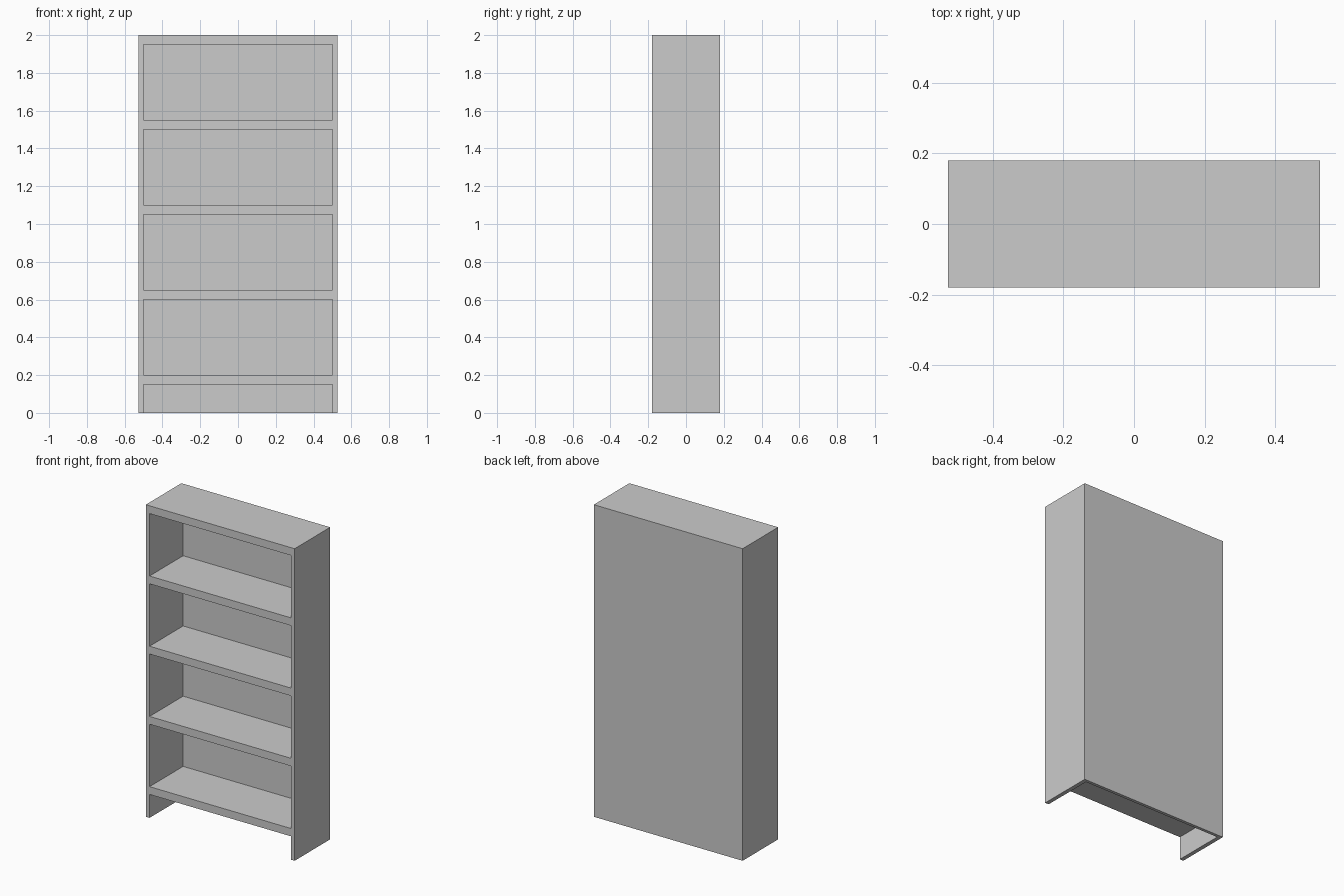
import bpy

if "Cube" in bpy.data.objects:
    bpy.data.objects.remove(bpy.data.objects["Cube"])

W, D, H = 1.055, 0.36, 2.0        # overall size
INNER_W, BACK = 1.002, 0.02       # opening width, back panel thickness
PITCH, GAP = 0.45, 0.40           # shelf spacing and clear opening height


def box(name, x, y, z):
    """Box from (min, max) ranges on each axis."""
    bpy.ops.mesh.primitive_cube_add(
        size=1, location=[(a + b) / 2 for a, b in (x, y, z)])
    ob = bpy.context.object
    ob.name = name
    ob.scale = [b - a for a, b in (x, y, z)]
    bpy.ops.object.transform_apply(location=True, rotation=False, scale=True)
    return ob


# Solid case, hollowed so the shelves stay flush with the sides
case = box("bookcase", (-W / 2, W / 2), (-D / 2, D / 2), (0, H))

# Four shelf openings plus the open foot space under the lowest shelf
openings = [(0.20 + i * PITCH, 0.20 + i * PITCH + GAP) for i in range(4)]
openings.append((-0.1, 0.15))

for z in openings:
    cutter = box("opening_cutter", (-INNER_W / 2, INNER_W / 2),
                 (-D / 2 - 0.1, D / 2 - BACK), z)
    cutter.hide_render = True
    mod = case.modifiers.new("opening", 'BOOLEAN')
    mod.operation = 'DIFFERENCE'
    mod.solver = 'EXACT'
    mod.object = cutter
    bpy.context.view_layer.objects.active = case
    bpy.ops.object.modifier_apply(modifier=mod.name)
    bpy.data.objects.remove(cutter)
